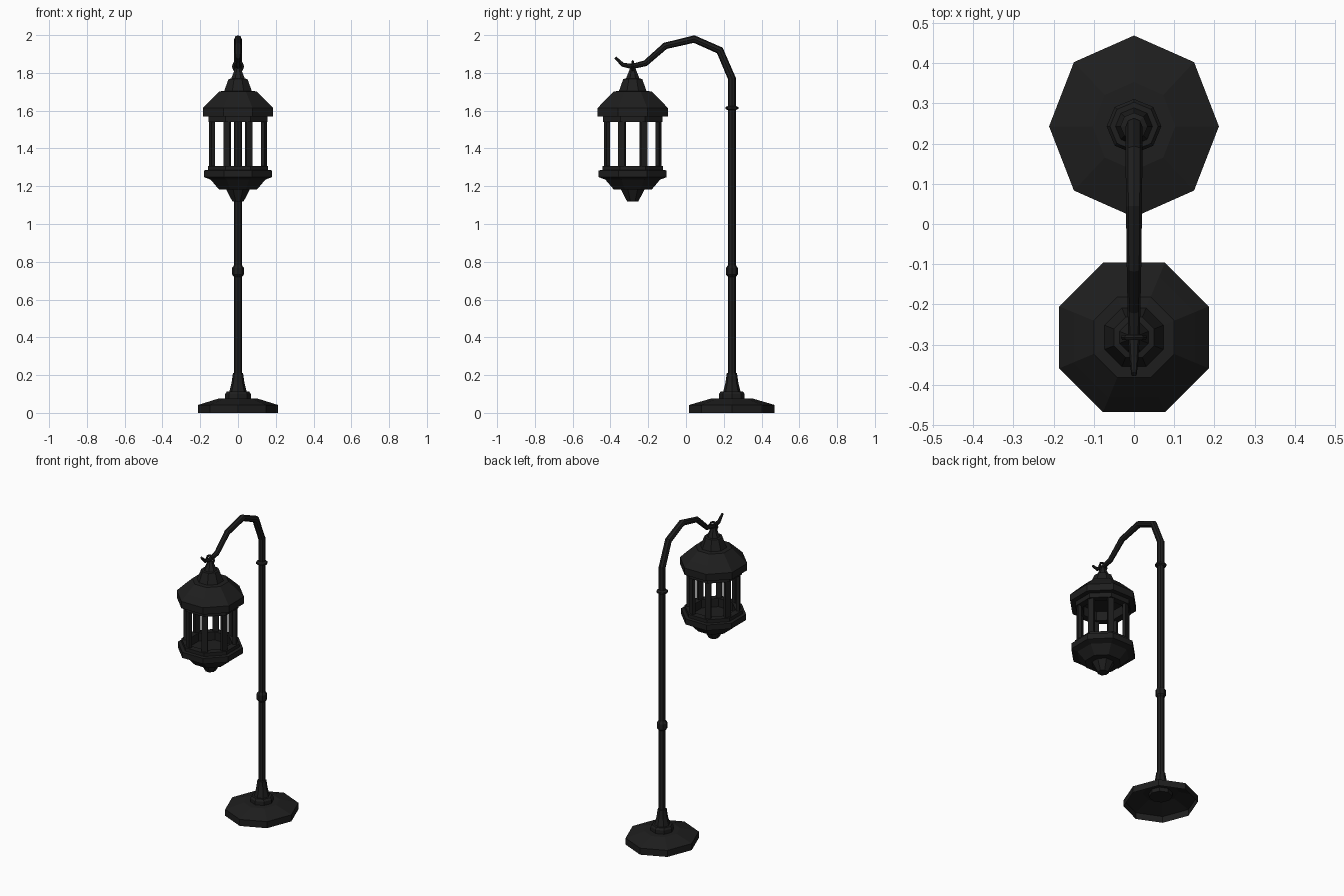
import bpy, bmesh, math
from mathutils import Vector, Matrix

if "Cube" in bpy.data.objects:
    bpy.data.objects.remove(bpy.data.objects["Cube"])

iron = bpy.data.materials.new("black iron")
iron.diffuse_color = (0.013, 0.013, 0.013, 1)
iron.use_nodes = True
iron.node_tree.nodes["Principled BSDF"].inputs["Base Color"].default_value = iron.diffuse_color
POLE_Y, LAMP_Y = 0.243, -0.282
FLAT = 1 / math.cos(math.pi / 8)      # apothem -> corner radius of an octagon


def finish(bm, name):
    bmesh.ops.recalc_face_normals(bm, faces=bm.faces)
    me = bpy.data.meshes.new(name)
    bm.to_mesh(me)
    bm.free()
    me.materials.append(iron)
    ob = bpy.data.objects.new(name, me)
    bpy.context.collection.objects.link(ob)
    return ob


def skin(bm, rings, caps):
    """Join successive rings of points with quads."""
    vs = [[bm.verts.new(p) for p in r] for r in rings]
    n = len(vs[0])
    for a, b in zip(vs, vs[1:]):
        for i in range(n):
            j = (i + 1) % n
            bm.faces.new((a[i], a[j], b[j], b[i]))
    if caps[0]:
        bm.faces.new(vs[0][::-1])
    if caps[1]:
        bm.faces.new(vs[-1])


def turned(name, profile, y, phase=0.0, scale=1.0, sx=1.0, caps=(True, True), n=8):
    """Octagonal lathe of (radius, z) points around a vertical axis."""
    bm = bmesh.new()
    angles = [2 * math.pi * (i + phase) / n for i in range(n)]
    skin(bm, [[(r * scale * sx * math.cos(a), y + r * scale * math.sin(a), z)
               for a in angles] for r, z in profile], caps)
    return finish(bm, name)


# Foot: hollow underneath, slightly narrower in x
turned("foot", [(0.226, 0), (0.226, 0.042), (0.11, 0.076), (0.06, 0.076)],
       POLE_Y, sx=0.935, caps=(False, True))
turned("foot_collar", [(0.068, 0.05), (0.068, 0.1), (0.06, 0.112), (0.046, 0.112),
                       (0.034, 0.16), (0.027, 0.21), (0.02, 0.212)], POLE_Y)

# Pole and its rings
turned("pole", [(0.021, 0.06), (0.021, 1.775)], POLE_Y)
turned("middle_ring", [(0.021, 0.72), (0.031, 0.732), (0.031, 0.768), (0.021, 0.782)], POLE_Y)
turned("upper_ring", [(0.021, 1.603), (0.034, 1.609), (0.034, 1.619), (0.021, 1.625)], POLE_Y)

# Bent arm with upturned tip: (y, z, radius)
path = [(0.243, 1.77, 0.021), (0.179, 1.919, 0.021), (0.043, 1.979, 0.02),
        (-0.11, 1.943, 0.018), (-0.215, 1.851, 0.016), (-0.285, 1.834, 0.014),
        (-0.335, 1.843, 0.011), (-0.374, 1.881, 0.007)]
bm = bmesh.new()
rings = []
for i, (y, z, r) in enumerate(path):
    p = Vector((0, y, z))
    before = Vector((0, *path[i - 1][:2])) if i else p - Vector((0, 0, 1))
    after = Vector((0, *path[i + 1][:2])) if i < len(path) - 1 else p + (p - before)
    t = ((p - before).normalized() + (after - p).normalized()).normalized()
    side = Vector((1, 0, 0))
    up = side.cross(t)
    rings.append([p + r * (math.cos(k * math.pi / 4) * side + math.sin(k * math.pi / 4) * up)
                  for k in range(8)])
skin(bm, rings, (True, True))
finish(bm, "arm")

# Hanging ring around the hook
bm = bmesh.new()
n, loops = 8, []
for i in range(n + 1):
    a = 2 * math.pi * i / n
    loops.append([((0.026 + 0.007 * math.cos(b)) * math.cos(a),
                   LAMP_Y + 0.007 * math.sin(b),
                   1.834 + (0.026 + 0.007 * math.cos(b)) * math.sin(a))
                  for b in [k * math.pi / 3 for k in range(6)]])
skin(bm, loops, (False, False))
bmesh.ops.remove_doubles(bm, verts=bm.verts, dist=1e-5)
finish(bm, "hanging_ring")

# Lantern roof (apothems), with a recessed ceiling
turned("lantern_roof",
       [(0.115, 1.60), (0.115, 1.54), (0.157, 1.54), (0.157, 1.57), (0.186, 1.57),
        (0.186, 1.614), (0.15, 1.652), (0.1, 1.702), (0.073, 1.704), (0.05, 1.768),
        (0.036, 1.77), (0.012, 1.83)],
       LAMP_Y, 0.5, FLAT)

# Lantern base with a recessed floor
turned("lantern_base",
       [(0.03, 1.12), (0.062, 1.182), (0.1, 1.182), (0.145, 1.235), (0.18, 1.248),
        (0.18, 1.284), (0.16, 1.286), (0.16, 1.308), (0.12, 1.308), (0.12, 1.255)],
       LAMP_Y, 0.5, FLAT)

# Corner posts
bm = bmesh.new()
for i in range(8):
    m = (Matrix.Translation((0, LAMP_Y, 1.425)) @ Matrix.Rotation((i + 0.5) * math.pi / 4, 4, 'Z')
         @ Matrix.Translation((0.148, 0, 0)) @ Matrix.Diagonal((0.02, 0.036, 0.25, 1)))
    bmesh.ops.create_cube(bm, size=1, matrix=m)
finish(bm, "lantern_posts")
